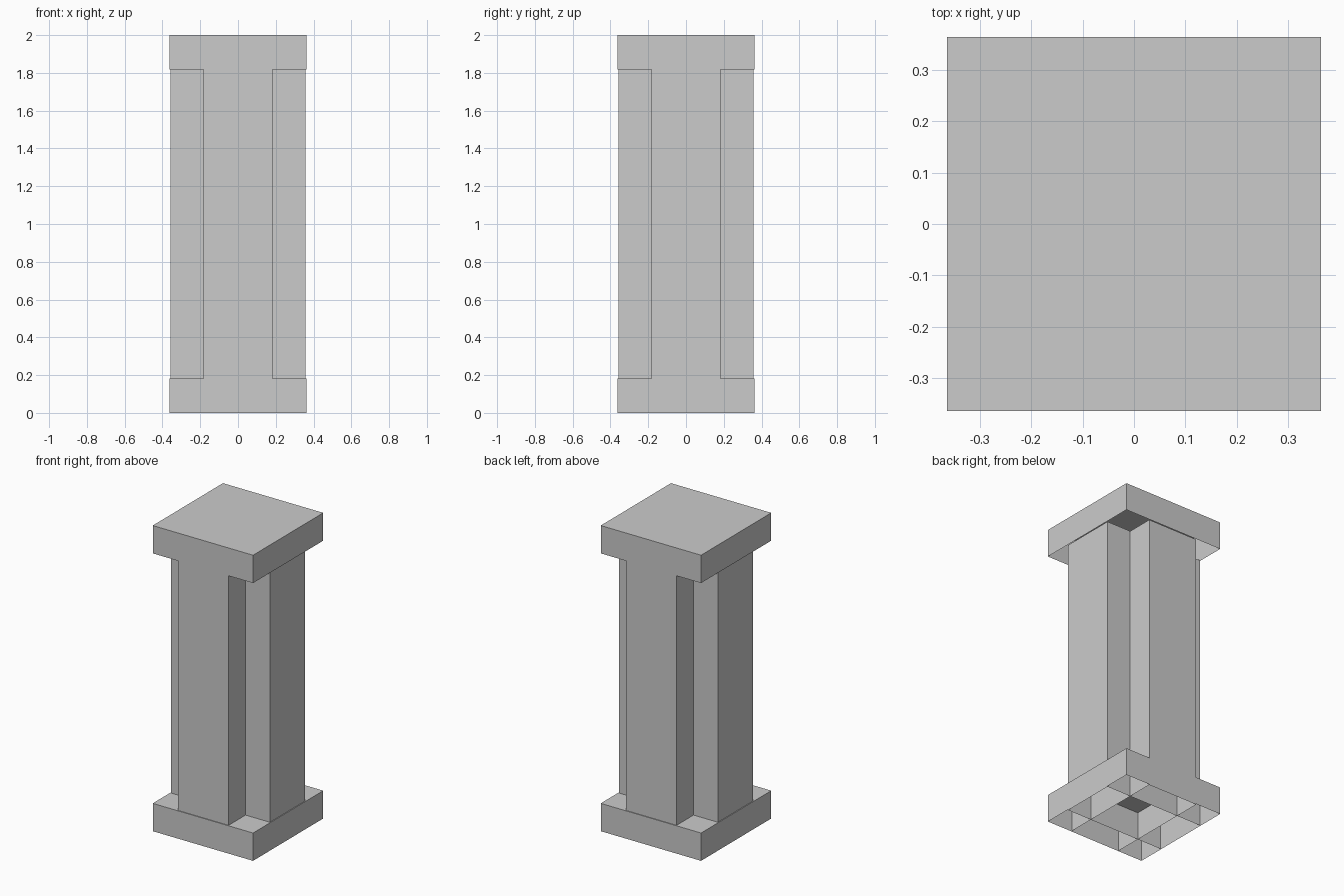
import bpy
import bmesh
from mathutils import Matrix

if "Cube" in bpy.data.objects:
    bpy.data.objects.remove(bpy.data.objects["Cube"], do_unlink=True)

HALF = 0.363       # half width of plinth and cap
ARM = 0.182        # half width of each shaft slab
REACH = 0.358      # half length of each shaft slab
SLAB = 0.182       # height of plinth and cap
HEIGHT = 2.0

stone = bpy.data.materials.new("grey_stone")
stone.use_nodes = True
colour = (0.6, 0.6, 0.6, 1)
stone.diffuse_color = colour
stone.node_tree.nodes["Principled BSDF"].inputs["Base Color"].default_value = colour


def open_box(name, half_x, half_y, bottom, top):
    """Box with thin walls and a closed top, open underneath."""
    bm = bmesh.new()
    size = Matrix.Diagonal((2 * half_x, 2 * half_y, top - bottom, 1))
    bmesh.ops.create_cube(bm, size=1, matrix=Matrix.Translation((0, 0, (bottom + top) / 2)) @ size)
    bm.normal_update()
    under = [f for f in bm.faces if f.normal.z < -0.5]
    bmesh.ops.delete(bm, geom=under, context='FACES_ONLY')
    mesh = bpy.data.meshes.new(name)
    bm.to_mesh(mesh)
    bm.free()
    mesh.materials.append(stone)
    obj = bpy.data.objects.new(name, mesh)
    bpy.context.collection.objects.link(obj)
    return obj


# Square plinth and cap
open_box("plinth", HALF, HALF, 0, SLAB)
open_box("cap", HALF, HALF, HEIGHT - SLAB, HEIGHT)

# Two crossing slabs form the cross-shaped shaft, reaching down inside the plinth
open_box("shaft_slab_front_to_back", ARM, REACH, 0, HEIGHT - SLAB)
open_box("shaft_slab_side_to_side", REACH, ARM, 0, HEIGHT - SLAB)
